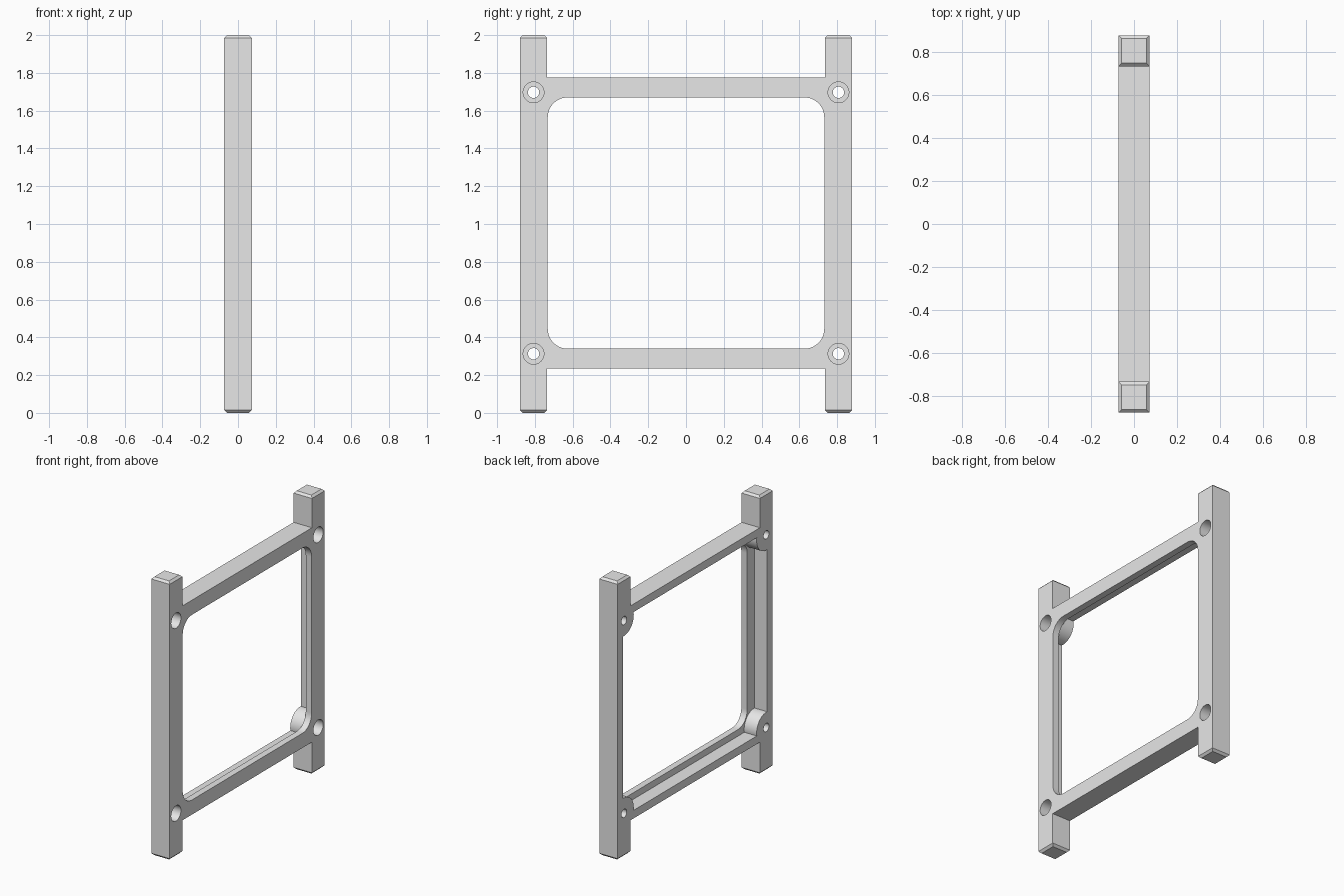
import bpy, bmesh, math
from mathutils import Matrix

if "Cube" in bpy.data.objects:
    bpy.data.objects.remove(bpy.data.objects["Cube"])

HALF = 0.073           # half thickness along x
OUT, INN = 0.88, 0.735 # post outer and inner y
LOW, HIGH = 0.235, 1.775
MID = (LOW + HIGH) / 2
HOLE_Y, HOLE_Z = 0.807, 0.692
LIP = 0.026            # x where the rear recess stops

grey = bpy.data.materials.new("plain grey")
grey.use_nodes = True
colour = (0.8, 0.8, 0.8, 1)
grey.diffuse_color = colour
grey.node_tree.nodes["Principled BSDF"].inputs["Base Color"].default_value = colour


def finish(bm, name):
    bmesh.ops.recalc_face_normals(bm, faces=bm.faces[:])
    mesh = bpy.data.meshes.new(name)
    bm.to_mesh(mesh)
    bm.free()
    mesh.materials.append(grey)
    obj = bpy.data.objects.new(name, mesh)
    bpy.context.collection.objects.link(obj)
    return obj


def box(name, x, y, z, chamfer=0):
    bm = bmesh.new()
    size = [b - a for a, b in (x, y, z)]
    mid = [(a + b) / 2 for a, b in (x, y, z)]
    bmesh.ops.create_cube(bm, size=1, matrix=Matrix.Translation(mid) @ Matrix.Diagonal((*size, 1)))
    if chamfer:
        ends = [e for e in bm.edges if abs(e.verts[0].co.z - e.verts[1].co.z) < 0.001]
        bmesh.ops.bevel(bm, geom=ends, offset=chamfer, segments=1, affect='EDGES')
    return finish(bm, name)


def rod(name, radius, x0, x1, y, z):
    """Cylinder lying along x."""
    bm = bmesh.new()
    place = Matrix.Translation(((x0 + x1) / 2, y, z)) @ Matrix.Rotation(math.pi / 2, 4, 'Y')
    bmesh.ops.create_cone(bm, cap_ends=True, segments=48, radius1=radius, radius2=radius,
                          depth=x1 - x0, matrix=place)
    return finish(bm, name)


def rounded_opening(name, half_y, half_z, radius):
    """Prism along x with rounded corners."""
    bm = bmesh.new()
    verts = []
    for i, (sy, sz) in enumerate(((1, 1), (-1, 1), (-1, -1), (1, -1))):
        for k in range(13):
            a = math.pi / 2 * (i + k / 12)
            verts.append(bm.verts.new((-0.2, sy * (half_y - radius) + radius * math.cos(a),
                                       MID + sz * (half_z - radius) + radius * math.sin(a))))
    face = bm.faces.new(verts)
    side = bmesh.ops.extrude_face_region(bm, geom=[face])["geom"]
    bmesh.ops.translate(bm, vec=(0.4, 0, 0),
                        verts=[g for g in side if isinstance(g, bmesh.types.BMVert)])
    return finish(bm, name)


def combine(target, tool, operation):
    mod = target.modifiers.new(operation.lower(), 'BOOLEAN')
    mod.object, mod.operation, mod.solver = tool, operation, 'EXACT'
    bpy.context.view_layer.objects.active = target
    bpy.ops.object.modifier_apply(modifier=mod.name)
    bpy.data.objects.remove(tool)


# Slab joined to the two chamfered posts
frame = box("frame", (-HALF, HALF), (-0.8, 0.8), (LOW, HIGH))
for s in (-1, 1):
    y = sorted((s * INN, s * OUT))
    combine(frame, box("post", (-HALF, HALF), y, (0, 2), 0.015), 'UNION')

# Rounded window through the slab
combine(frame, rounded_opening("window_cutter", 0.732, 0.665, 0.105), 'DIFFERENCE')

# Rear recess that leaves a thin lip and round corner bosses
corners = [(sy * HOLE_Y, MID + sz * HOLE_Z) for sy in (-1, 1) for sz in (-1, 1)]
recess = box("recess_cutter", (-0.15, LIP), (-0.817, 0.817), (LOW + 0.058, HIGH - 0.058))
for y, z in corners:
    combine(recess, rod("boss", 0.11, -0.2, 0.1, y, z), 'DIFFERENCE')
combine(frame, recess, 'DIFFERENCE')

# Counterbored screw holes
for y, z in corners:
    combine(frame, rod("screw_hole", 0.03, -0.2, 0.2, y, z), 'DIFFERENCE')
    combine(frame, rod("counterbore", 0.055, -0.025, 0.2, y, z), 'DIFFERENCE')

bpy.ops.object.select_all(action='DESELECT')
frame.select_set(True)
bpy.context.view_layer.objects.active = frame
bpy.ops.object.shade_smooth_by_angle(angle=math.radians(30))
